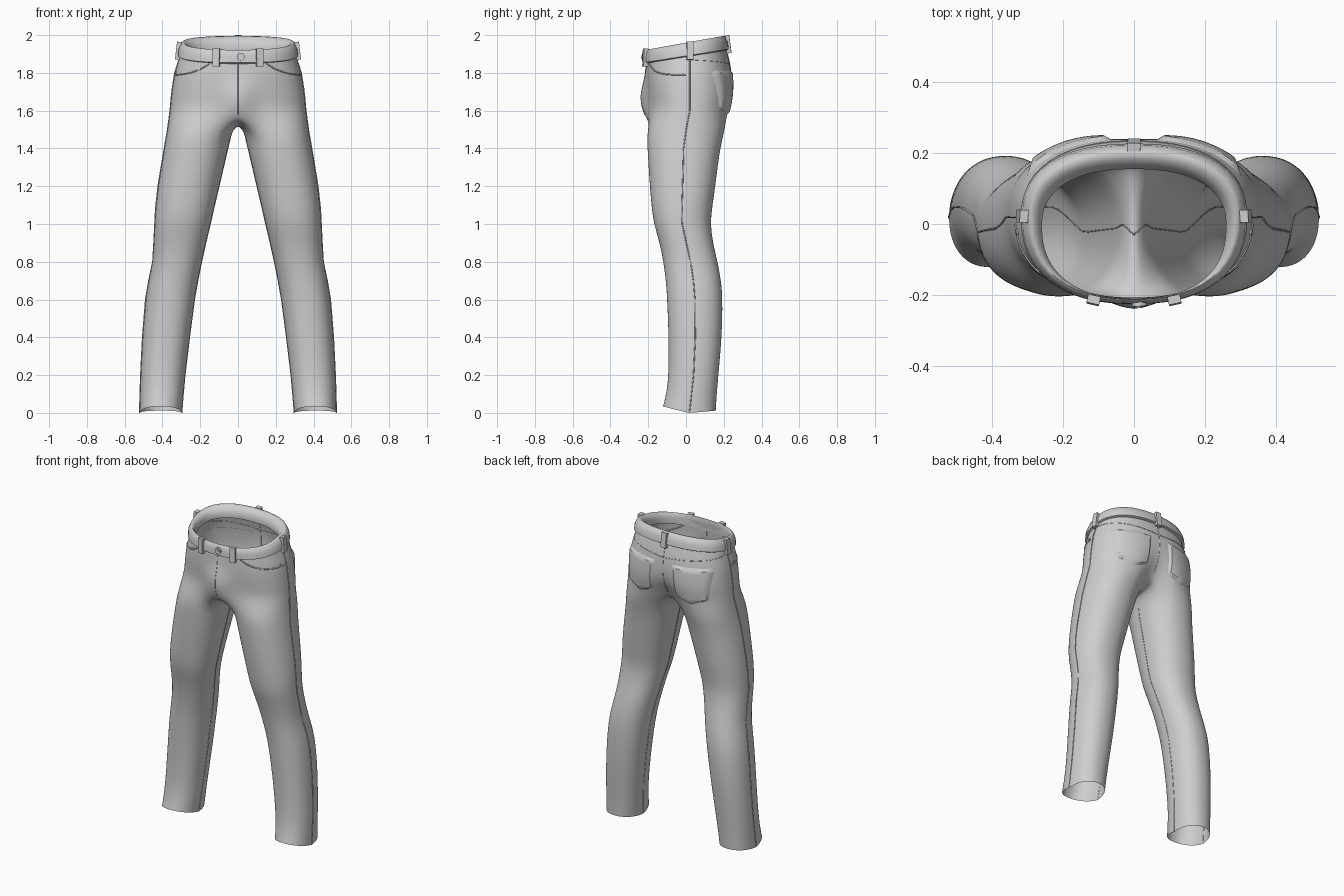
import bpy, bmesh, math
from mathutils import Vector
from mathutils.bvhtree import BVHTree

cube = bpy.data.objects.get("Cube")
if cube:
    bpy.data.objects.remove(cube, do_unlink=True)

denim = bpy.data.materials.new("light grey cloth")
denim.use_nodes = True
GREY = (0.62, 0.62, 0.62, 1)
denim.diffuse_color = GREY
denim.node_tree.nodes["Principled BSDF"].inputs["Base Color"].default_value = GREY

ARC, INNER = 25, 9          # outer points of a half ring, inner thigh points


def add(name, data):
    obj = bpy.data.objects.new(name, data)
    bpy.context.collection.objects.link(obj)
    data.materials.append(denim)
    return obj


def mesh_object(name, verts, faces, angle=50):
    me = bpy.data.meshes.new(name)
    me.from_pydata(verts, [], faces)
    bm = bmesh.new()
    bm.from_mesh(me)
    bmesh.ops.recalc_face_normals(bm, faces=bm.faces)
    bm.to_mesh(me)
    bm.free()
    obj = add(name, me)
    smooth(obj, angle)
    return obj


def smooth(obj, angle):
    bpy.ops.object.select_all(action='DESELECT')
    obj.select_set(True)
    bpy.context.view_layer.objects.active = obj
    bpy.ops.object.shade_smooth_by_angle(angle=math.radians(angle))


def mirror(obj):
    mod = obj.modifiers.new("Mirror", 'MIRROR')
    mod.use_clip = True
    mod.merge_threshold = 0.0005


def spow(v, n):
    return math.copysign(abs(v) ** (2 / n), v)


def half_ring(z, slope, w, front, back, bulge=0, cleft=0):
    """Half of a hip ring, from front centre round the left side to back centre."""
    pts = []
    for i in range(ARC):
        t = math.pi * (i / (ARC - 1) - 0.5)
        x = w * spow(max(math.cos(t), 0), 2.35) if 0 < i < ARC - 1 else 0
        s = spow(math.sin(t), 2.35)
        y = 0.02 + s * ((back - 0.02) if s > 0 else (0.02 - front))
        dip = math.exp(-(x / 0.08) ** 2)
        y -= (cleft if s > 0 else bulge) * dip
        pts.append(Vector((x, y, z + slope * y)))
    return pts


def leg_ring(z, x0, x1, front, back):
    """Closed leg ring; its first points continue the hip half ring."""
    pts = []
    for i in range(ARC + INNER):
        if i < ARC:
            a = -130 + 260 * i / (ARC - 1)
        else:
            a = 130 + 100 * (i - ARC + 1) / (INNER + 1)
        c, s = math.cos(math.radians(a)), math.sin(math.radians(a))
        lift = 0.035 * max(0, -s) + 0.012 * max(0, s) if z < 0.01 else 0
        pts.append(Vector(((x0 + x1) / 2 + (x1 - x0) / 2 * spow(c, 2.2),
                           (front + back) / 2 + (back - front) / 2 * spow(s, 2.2), z + lift)))
    return pts


# Body: hip rings split at the crotch into legs, mirrored and smoothed
hips = [half_ring(*r) for r in (
    (1.93, .17, .295, -.208, .200), (1.87, .15, .312, -.213, .220),
    (1.80, .10, .335, -.213, .240, .005), (1.72, .04, .348, -.207, .250, .035, .01),
    (1.66, 0, .355, -.202, .250, .046, .03), (1.60, 0, .360, -.200, .237, .038, .06))]
front_c, back_c = hips[-1][0], hips[-1][-1]
crotch = []
for k in range(1, INNER + 1):
    t = math.pi * k / (INNER + 1)
    p = back_c.lerp(front_c, (1 - math.cos(t)) / 2)
    crotch.append(p - Vector((0, 0, 0.075 * math.sin(t))))
legs = [leg_ring(*r) for r in (
    (1.49, .032, .375, -.207, .205), (1.4, .053, .391, -.205, .180),
    (1.2, .100, .424, -.192, .156), (1.08, .128, .437, -.182, .138),
    (1.0, .146, .441, -.170, .130), (0.9, .170, .446, -.140, .143),
    (0.8, .192, .452, -.120, .168), (0.7, .212, .473, -.107, .186),
    (0.6, .230, .490, -.100, .195), (0.4, .256, .506, -.092, .190),
    (0.2, .280, .516, -.092, .172), (0.1, .289, .519, -.105, .163), (0, .297, .522, -.122, .158))]
rings = hips[:-1] + [hips[-1] + crotch] + legs
verts, faces, starts = [], [], []
for ring in rings:
    starts.append(len(verts))
    verts += ring
for r in range(len(rings) - 1):
    closed = r >= len(hips) - 1
    n = ARC + INNER if closed else ARC
    a, b = starts[r], starts[r + 1]
    for i in range(n if closed else n - 1):
        j = (i + 1) % n
        faces.append((a + i, a + j, b + j, b + i))
body = mesh_object("trouser_body", verts, faces, 80)
mirror(body)
sub = body.modifiers.new("Smooth", 'SUBSURF')
sub.levels = sub.render_levels = 2

# Waistband: rounded outer face, sloping inner lining
outer = [half_ring(*r) for r in (
    (1.885, .16, .308, -.214, .216), (1.890, .16, .319, -.226, .227),
    (1.925, .17, .315, -.225, .222), (1.955, .18, .300, -.219, .208),
    (1.960, .18, .292, -.212, .199))]
for scale, drop in ((.96, .003), (.89, .035), (.90, .075)):
    outer.append([Vector((p.x * scale, -.2 + (p.y + .2) * scale, p.z - drop)) for p in outer[4]])
verts = [p for ring in outer for p in ring]
n = len(outer)
faces = [(r * ARC + i, r * ARC + i + 1, (r + 1) % n * ARC + i + 1, (r + 1) % n * ARC + i)
         for r in range(n) for i in range(ARC - 1)]
band = mesh_object("waistband", verts, faces, 60)
mirror(band)

bpy.context.view_layer.update()
deps = bpy.context.evaluated_depsgraph_get()
body_tree = BVHTree.FromObject(body, deps)
band_tree = BVHTree.FromObject(band, deps)


def hit(tree, origin, direction):
    p, nrm, _, _ = tree.ray_cast(Vector(origin), Vector(direction))
    if nrm.dot(Vector(direction)) > 0:
        nrm = -nrm
    return p, nrm


def around(tree, deg, z):
    """Surface point at an angle from the front, turning to the left side."""
    d = Vector((math.sin(math.radians(deg)), -math.cos(math.radians(deg)), 0))
    return hit(tree, d * 2 + Vector((0, 0, z)), -d)


def seam(name, pts, radius=0.003):
    cu = bpy.data.curves.new(name, 'CURVE')
    cu.dimensions = '3D'
    cu.bevel_depth, cu.bevel_resolution = radius, 1
    sp = cu.splines.new('POLY')
    sp.points.add(len(pts) - 1)
    for q, p in zip(sp.points, pts):
        q.co = (*p, 1)
    return add(name, cu)


def flip(p, side):
    return Vector((p.x * side, p.y, p.z))


def disc(name, p, nrm, radius, depth):
    bpy.ops.mesh.primitive_cylinder_add(vertices=16, radius=radius, depth=depth, location=p)
    obj = bpy.context.object
    obj.name = name
    obj.rotation_euler = nrm.to_track_quat('Z', 'Y').to_euler()
    obj.data.materials.append(denim)
    smooth(obj, 40)


# Back pocket: pentagonal patch laid on the seat with a turned-down rim
N = 12
pocket = []
for r in range(N + 1):
    v = r / N
    for c in range(N + 1):
        u = c / N
        x = (.060 + .018 * v) * (1 - u) + (.308 - .022 * v) * u
        low = 1.57 + .04 * abs(2 * u - 1)
        z = 1.815 * (1 - v) + low * v
        p, nrm = hit(body_tree, (x, 2, z), (0, -1, 0))
        rim = r in (0, N) or c in (0, N)
        pocket.append(p + nrm * (-.002 if rim else .011))
W = N + 1
quads = [(r * W + c, r * W + c + 1, (r + 1) * W + c + 1, (r + 1) * W + c)
         for r in range(N) for c in range(N)]

for side, label in ((1, "left"), (-1, "right")):
    mesh_object(label + "_back_pocket", [flip(p, side) for p in pocket], quads, 35)
    # Side seam and inseam follow the leg rings
    seam(label + "_side_seam", [flip(r[ARC // 2], side) for r in rings[1:]])
    seam(label + "_inseam", [flip(r[ARC + INNER // 2], side) for r in rings[len(hips) - 1:]], .002)
    # Curved front pocket opening
    edge = []
    for k in range(13):
        t = k / 12
        edge.append(around(body_tree, side * (38 + 52 * t), 1.79 + .06 * (1 - t) ** 3)[0])
    seam(label + "_front_pocket_edge", edge, .004)
    p, nrm = around(body_tree, side * 86, 1.80)
    disc(label + "_pocket_rivet", p, nrm, .008, .01)
    # Yoke seam across the back
    seam(label + "_yoke_seam", [around(body_tree, side * (95 + 85 * k / 16), 1.87 - .03 * k / 16)[0]
                                for k in range(17)], .002)
p, nrm = around(body_tree, -50, 1.82)
disc("coin_pocket_rivet", p, nrm, .008, .01)

# Fly and seat seams
seam("fly_seam", [hit(body_tree, (0, -2, 1.86 - .02 * k), (0, 1, 0))[0] for k in range(15)], .002)
seam("seat_seam", [hit(body_tree, (0, 2, 1.9 - .02 * k), (0, -1, 0))[0] for k in range(16)], .002)

# Belt loops
for name, deg in (("left_front_loop", 28), ("right_front_loop", -28), ("left_side_loop", 94),
                  ("right_side_loop", -94), ("back_loop", 180)):
    y = -.22 * math.cos(math.radians(deg))
    p, nrm = around(band_tree, deg, 1.92 + .17 * y)
    bpy.ops.mesh.primitive_cube_add(size=1, location=p - Vector((0, 0, .006)))
    loop = bpy.context.object
    loop.name = name
    loop.scale = (.036, .024, .095)
    loop.rotation_euler = nrm.to_track_quat('-Y', 'Z').to_euler()
    loop.data.materials.append(denim)
    bev = loop.modifiers.new("Soft edge", 'BEVEL')
    bev.width, bev.segments = .005, 2

# Waist button with a raised centre
p, nrm = hit(band_tree, (.015, -2, 1.885), (0, 1, 0))
disc("waist_button", p, nrm, .021, .016)
disc("waist_button_centre", p, nrm, .009, .024)
